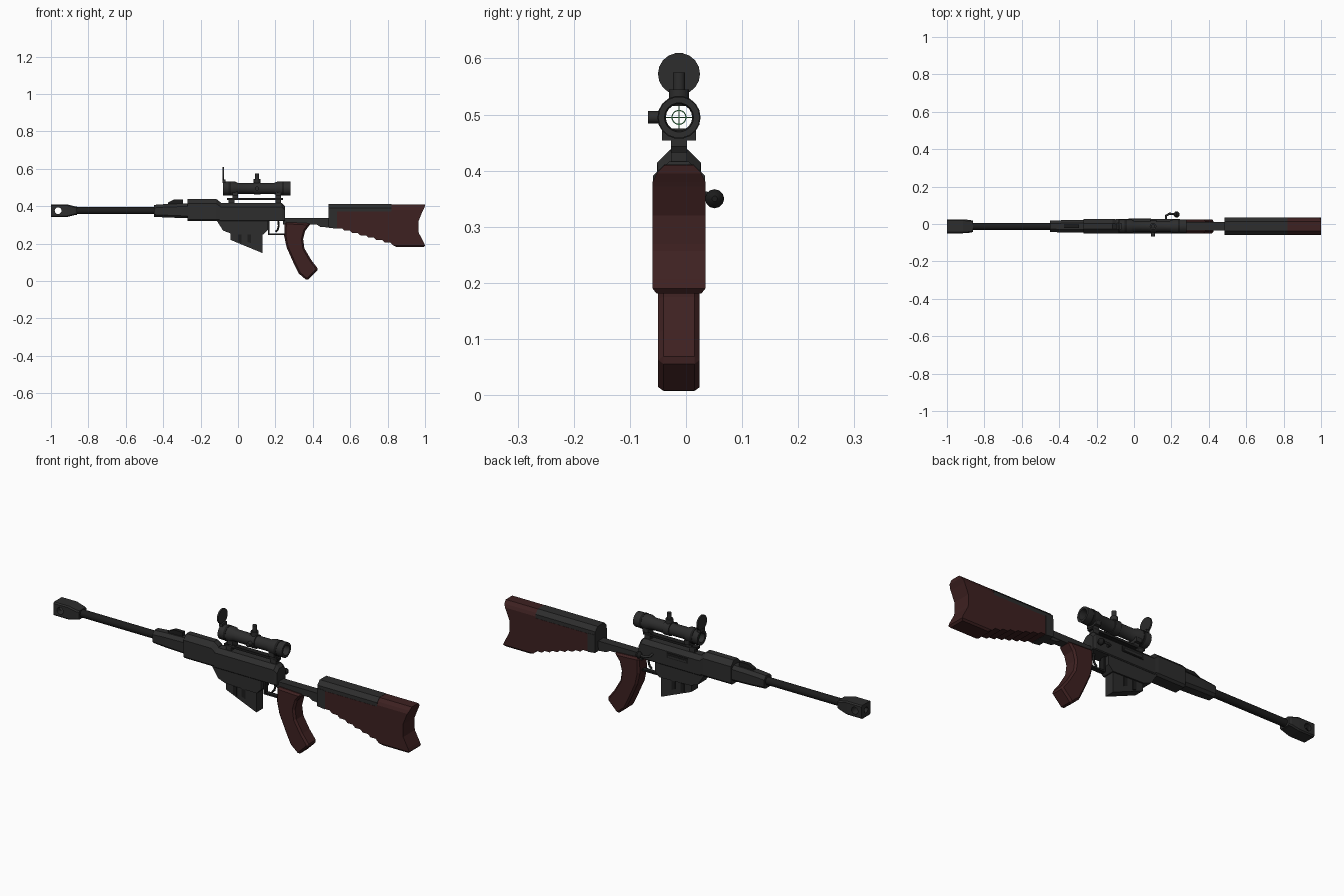
import bpy, bmesh, math
from mathutils import Vector

if "Cube" in bpy.data.objects:
    bpy.data.objects.remove(bpy.data.objects["Cube"])

YC = -0.0125  # centre plane of the rifle


def material(name, rgb):
    m = bpy.data.materials.new(name)
    m.use_nodes = True
    m.diffuse_color = (*rgb, 1)
    bsdf = m.node_tree.nodes["Principled BSDF"]
    bsdf.inputs["Base Color"].default_value = (*rgb, 1)
    bsdf.inputs["Roughness"].default_value = 0.6
    return m


METAL = material("dark grey metal", (0.026, 0.026, 0.026))
BLACK = material("black metal", (0.012, 0.012, 0.012))
WOOD = material("dark red brown wood", (0.048, 0.015, 0.015))
GREEN = material("green reticle", (0.05, 0.25, 0.09))


def loft(name, mat, sections, ring=False, smooth=False, bevel=0):
    """Skin a list of equal-length closed sections."""
    bm = bmesh.new()
    rows = [[bm.verts.new(p) for p in s] for s in sections]
    pairs = list(zip(rows, rows[1:])) + ([(rows[-1], rows[0])] if ring else [])
    for a, b in pairs:
        for i in range(len(a)):
            j = (i + 1) % len(a)
            bm.faces.new((a[i], a[j], b[j], b[i]))
    if not ring:
        bm.faces.new(rows[0])
        bm.faces.new(rows[-1])
    bmesh.ops.remove_doubles(bm, verts=bm.verts, dist=1e-5)
    bmesh.ops.recalc_face_normals(bm, faces=bm.faces)
    me = bpy.data.meshes.new(name)
    bm.to_mesh(me)
    bm.free()
    me.materials.append(mat)
    ob = bpy.data.objects.new(name, me)
    bpy.context.collection.objects.link(ob)
    bpy.ops.object.select_all(action="DESELECT")
    ob.select_set(True)
    bpy.context.view_layer.objects.active = ob
    if bevel:
        mod = ob.modifiers.new("edge bevel", "BEVEL")
        mod.width = bevel
        mod.segments = 1
        mod.limit_method = "ANGLE"
        mod.angle_limit = math.radians(50)
    if smooth:
        bpy.ops.object.shade_smooth_by_angle(angle=math.radians(35))
    return ob


def prism(name, mat, outline, hw, bevel=0, yc=YC):
    """Side outline (x, z) given a width across y."""
    return loft(name, mat, [[(x, yc + s * hw, z) for x, z in outline] for s in (-1, 1)], bevel=bevel)


def box(name, mat, x0, x1, z0, z1, hw, yc=YC):
    return prism(name, mat, [(x0, z0), (x1, z0), (x1, z1), (x0, z1)], hw, yc=yc)


def bar(name, mat, stations, top, low):
    """Chamfered bar along x; stations are (x, half width, bottom, top)."""
    secs = []
    for x, w, a, b in stations:
        half = [(w - low, a), (w, a + low), (w, b - top), (w - top, b)]
        pts = half + [(-y, z) for y, z in reversed(half)]
        secs.append([(x, YC + y, z) for y, z in pts])
    return loft(name, mat, secs)


def lathe(name, mat, profile, origin, axis="X", seg=18, ring=False):
    """Turn (distance, radius) pairs around an axis."""
    secs = []
    for t, r in profile:
        sec = []
        for i in range(seg):
            a = math.tau * i / seg
            u, v = r * math.cos(a), r * math.sin(a)
            local = {"X": (t, u, v), "Y": (u, t, v), "Z": (u, v, t)}[axis]
            sec.append(Vector(origin) + Vector(local))
        secs.append(sec)
    return loft(name, mat, secs, ring=ring, smooth=True)


def wire(name, mat, points, radius):
    cu = bpy.data.curves.new(name, "CURVE")
    cu.dimensions = "3D"
    cu.bevel_depth = radius
    cu.bevel_resolution = 2
    cu.use_fill_caps = True
    sp = cu.splines.new("POLY")
    sp.points.add(len(points) - 1)
    for p, co in zip(sp.points, points):
        p.co = (*co, 1)
    cu.materials.append(mat)
    ob = bpy.data.objects.new(name, cu)
    bpy.context.collection.objects.link(ob)


# Muzzle brake with side port and bore
BORE = 0.376
brake = bar("muzzle_brake", METAL, [(-1, 0.037, 0.342, 0.41), (-0.915, 0.037, 0.342, 0.41),
            (-0.875, 0.034, 0.352, 0.4), (-0.862, 0.03, 0.354, 0.398)], 0.006, 0.006)
for cname, axis, span, x, r in (("port_cutter", "Y", 0.1, -0.962, 0.018), ("bore_cutter", "X", 0.04, -1, 0.014)):
    cutter = lathe(cname, METAL, [(-span, r), (span, r)], (x, YC, BORE), axis)
    cutter.hide_render = True
    mod = brake.modifiers.new("hole", "BOOLEAN")
    mod.operation = "DIFFERENCE"
    mod.object = cutter
    bpy.context.view_layer.objects.active = brake
    bpy.ops.object.modifier_apply(modifier=mod.name)
    bpy.data.objects.remove(cutter)

# Barrel, sleeve and front sight
lathe("barrel", BLACK, [(-0.88, 0.019), (-0.44, 0.019)], (0, YC, BORE))
bar("barrel_sleeve", METAL, [(-0.45, 0.03, 0.343, 0.407), (-0.38, 0.033, 0.34, 0.412),
    (-0.25, 0.033, 0.335, 0.415)], 0.016, 0.012)
prism("front_sight", BLACK, [(-0.375, 0.405), (-0.295, 0.405), (-0.295, 0.435), (-0.345, 0.435), (-0.375, 0.42)], 0.01)

# Receiver
bar("fore_receiver", METAL, [(-0.27, 0.039, 0.32, 0.438), (-0.115, 0.039, 0.32, 0.438),
    (-0.09, 0.037, 0.32, 0.418)], 0.024, 0.01)
bar("receiver", METAL, [(-0.1, 0.038, 0.32, 0.416), (0.235, 0.038, 0.32, 0.416), (0.25, 0.034, 0.32, 0.40)], 0.02, 0.004)
box("ejection_port", BLACK, -0.03, 0.09, 0.365, 0.39, 0.003, YC + 0.038)
box("port_cover", METAL, -0.02, 0.08, 0.37, 0.38, 0.005, YC + 0.038)
prism("magazine_well", METAL, [(-0.115, 0.325), (-0.08, 0.27), (-0.04, 0.255), (0.135, 0.25),
      (0.16, 0.275), (0.16, 0.325)], 0.033)
prism("magazine", METAL, [(-0.04, 0.26), (-0.04, 0.22), (0.13, 0.15), (0.13, 0.26)], 0.026)
for s in (-1, 1):
    for x in (0.0, 0.05):
        prism("magazine_rib", BLACK, [(x, 0.25), (x, 0.21), (x + 0.02, 0.202), (x + 0.02, 0.25)], 0.002, yc=YC + s * 0.027)

# Trigger group
box("guard_front", BLACK, 0.16, 0.168, 0.245, 0.325, 0.012)
box("guard_bottom", BLACK, 0.16, 0.25, 0.245, 0.253, 0.012)
wire("trigger", BLACK, [(0.215, YC, 0.325), (0.218, YC, 0.295), (0.213, YC, 0.275), (0.2, YC, 0.263)], 0.005)

# Bolt handle
wire("bolt_arm", METAL, [(0.17, 0.02, 0.36), (0.172, 0.045, 0.355), (0.19, 0.055, 0.352), (0.23, 0.052, 0.35)], 0.006)
lathe("bolt_knob", BLACK, [(-0.016, 0.005), (-0.009, 0.014), (0, 0.017), (0.009, 0.014), (0.016, 0.005)],
      (0.228, 0.051, 0.35), seg=12)

# Pistol grip and stock arm
prism("pistol_grip", WOOD, [(0.25, 0.315), (0.247, 0.24), (0.26, 0.18), (0.3, 0.09), (0.325, 0.04), (0.37, 0.002),
      (0.43, 0.062), (0.39, 0.115), (0.355, 0.175), (0.348, 0.225), (0.36, 0.27), (0.39, 0.308)], 0.037, 0.009)
box("stock_arm", METAL, 0.24, 0.5, 0.303, 0.336, 0.022)
prism("arm_brace", METAL, [(0.41, 0.31), (0.44, 0.29), (0.5, 0.285), (0.5, 0.31)], 0.02)

# Shoulder stock: horizontal slices (z, front x, back x, half width), with a stepped lower edge
slices = [(0.41, 0.82, 1.0, 0.026), (0.395, 0.82, 0.998, 0.04), (0.38, 0.82, 0.99, 0.047), (0.372, 0.82, 0.986, 0.047),
          (0.372, 0.52, 0.986, 0.047), (0.32, 0.52, 0.965, 0.047)]
for i in range(7):
    z, x = 0.282 - i * 0.0125, 0.525 + i * 0.043
    back = 0.965 + max(0, 0.26 - z) * 0.53
    slices += [(z, x, back, 0.047), (z, x + 0.03, back, 0.047)]
slices += [(0.19, 0.83, 1.0, 0.047), (0.181, 0.85, 0.992, 0.04)]
loft("shoulder_stock", WOOD, [[(a, YC - w, z), (b, YC - w, z), (b, YC + w, z), (a, YC + w, z)]
                              for z, a, b, w in slices])
bar("stock_top", METAL, [(0.485, 0.046, 0.371, 0.411), (0.82, 0.046, 0.371, 0.411)], 0.02, 0)
prism("stock_collar", METAL, [(0.485, 0.375), (0.485, 0.285), (0.528, 0.28), (0.528, 0.375)], 0.0475)

# Scope rail and mounts
box("scope_rail", BLACK, -0.06, 0.24, 0.432, 0.444, 0.014)
for x in (-0.05, 0.2):
    box("rail_foot", METAL, x, x + 0.03, 0.41, 0.436, 0.014)
for x in (-0.03, 0.2):
    box("mount_post", METAL, x, x + 0.03, 0.44, 0.47, 0.014)
    box("mount_clamp", METAL, x, x + 0.03, 0.454, 0.475, 0.03)

# Hollow scope tube with turrets
SZ = 0.495
lathe("scope_tube", METAL, [(-0.08, 0.037), (-0.015, 0.037), (0.0, 0.029), (0.085, 0.029), (0.085, 0.034), (0.12, 0.034),
      (0.12, 0.029), (0.19, 0.029), (0.21, 0.037), (0.28, 0.037), (0.28, 0.026), (0.25, 0.0235), (-0.08, 0.0235)],
      (0, YC, SZ), ring=True)
for x in (-0.05, 0.235):
    lathe("scope_band", BLACK, [(x, 0.036), (x, 0.0385), (x + 0.012, 0.0385), (x + 0.012, 0.036)], (0, YC, SZ), ring=True)
lathe("top_turret", METAL, [(0.02, 0.018), (0.05, 0.018), (0.05, 0.011), (0.08, 0.011)], (0.102, YC, SZ), "Z", 12)
lathe("side_turret", METAL, [(-0.0555, 0.011), (-0.025, 0.011)], (0.102, YC, SZ), "Y", 12)

# Reticle and flipped-up lens cover
lathe("reticle_ring", GREEN, [(-0.001, 0.0115), (0.001, 0.0115), (0.001, 0.0135), (-0.001, 0.0135)],
      (-0.06, YC, SZ), ring=True)
box("reticle_horizontal", GREEN, -0.061, -0.059, SZ - 0.0007, SZ + 0.0007, 0.024)
box("reticle_vertical", GREEN, -0.061, -0.059, SZ - 0.024, SZ + 0.024, 0.0007)
lathe("lens_cover", METAL, [(-0.083, 0.0375), (-0.075, 0.0375)], (0, YC, 0.5725))
box("cover_hinge", METAL, -0.084, -0.066, 0.525, 0.542, 0.018)
